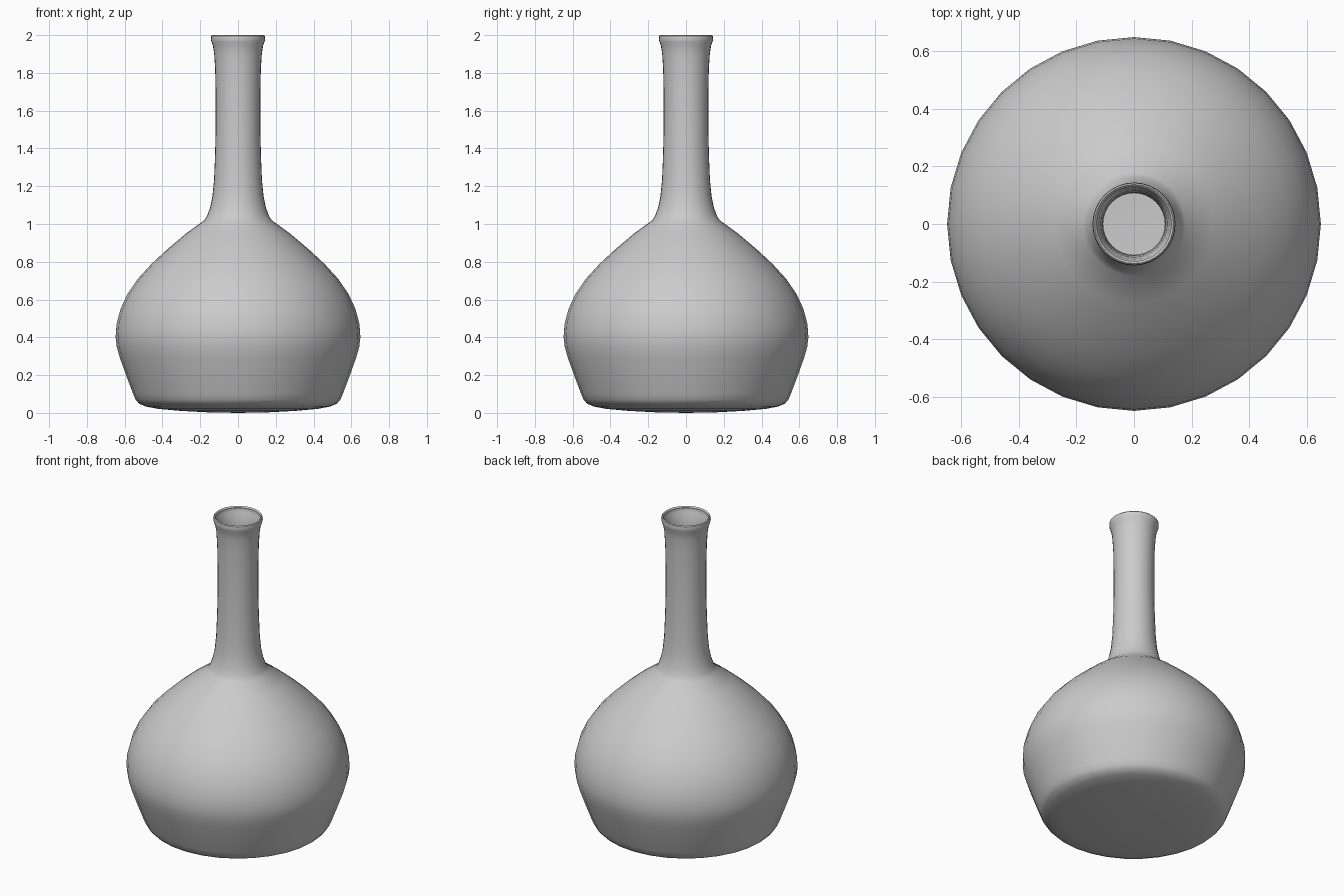
import bpy, bmesh, math

if "Cube" in bpy.data.objects:
    bpy.data.objects.remove(bpy.data.objects["Cube"])

# Outer profile (radius, height), bottom centre to lip
profile = [
    (0.0, 0.0), (0.16, 0.003), (0.31, 0.011), (0.42, 0.021), (0.49, 0.034),
    (0.525, 0.05), (0.542, 0.07), (0.555, 0.10), (0.589, 0.19), (0.625, 0.29),
    (0.642, 0.35), (0.648, 0.40), (0.643, 0.47), (0.622, 0.55), (0.585, 0.63),
    (0.53, 0.71), (0.457, 0.79), (0.37, 0.87), (0.275, 0.95), (0.178, 1.02),
    (0.163, 1.045), (0.147, 1.09), (0.135, 1.15), (0.127, 1.23), (0.122, 1.35),
    (0.118, 1.50), (0.118, 1.68), (0.121, 1.82), (0.126, 1.90), (0.133, 1.945),
    (0.141, 1.965), (0.144, 1.98), (0.142, 1.995), (0.137, 2.0),
]
WALL = 0.011
SIDES = 32

# Hollow bottle, lathed around z
bm = bmesh.new()
verts = [bm.verts.new((r, 0, z)) for r, z in profile]
edges = [bm.edges.new(pair) for pair in zip(verts, verts[1:])]
bmesh.ops.spin(bm, geom=verts + edges, axis=(0, 0, 1), cent=(0, 0, 0),
               angle=2 * math.pi, steps=SIDES, use_duplicate=False)
bmesh.ops.remove_doubles(bm, verts=bm.verts, dist=0.0005)
bmesh.ops.recalc_face_normals(bm, faces=bm.faces)
# An open shell: make sure the base faces down
base = min(bm.faces, key=lambda f: f.calc_center_median().z)
if base.normal.z > 0:
    bmesh.ops.reverse_faces(bm, faces=bm.faces)

mesh = bpy.data.meshes.new("bottle")
bm.to_mesh(mesh)
bm.free()
bottle = bpy.data.objects.new("bottle", mesh)
bpy.context.collection.objects.link(bottle)

# Thin glass wall, thickened inwards
wall = bottle.modifiers.new("wall", 'SOLIDIFY')
wall.thickness = WALL
wall.offset = -1

bpy.context.view_layer.objects.active = bottle
bottle.select_set(True)
bpy.ops.object.modifier_apply(modifier="wall")
bpy.ops.object.shade_smooth_by_angle(angle=math.radians(30))
